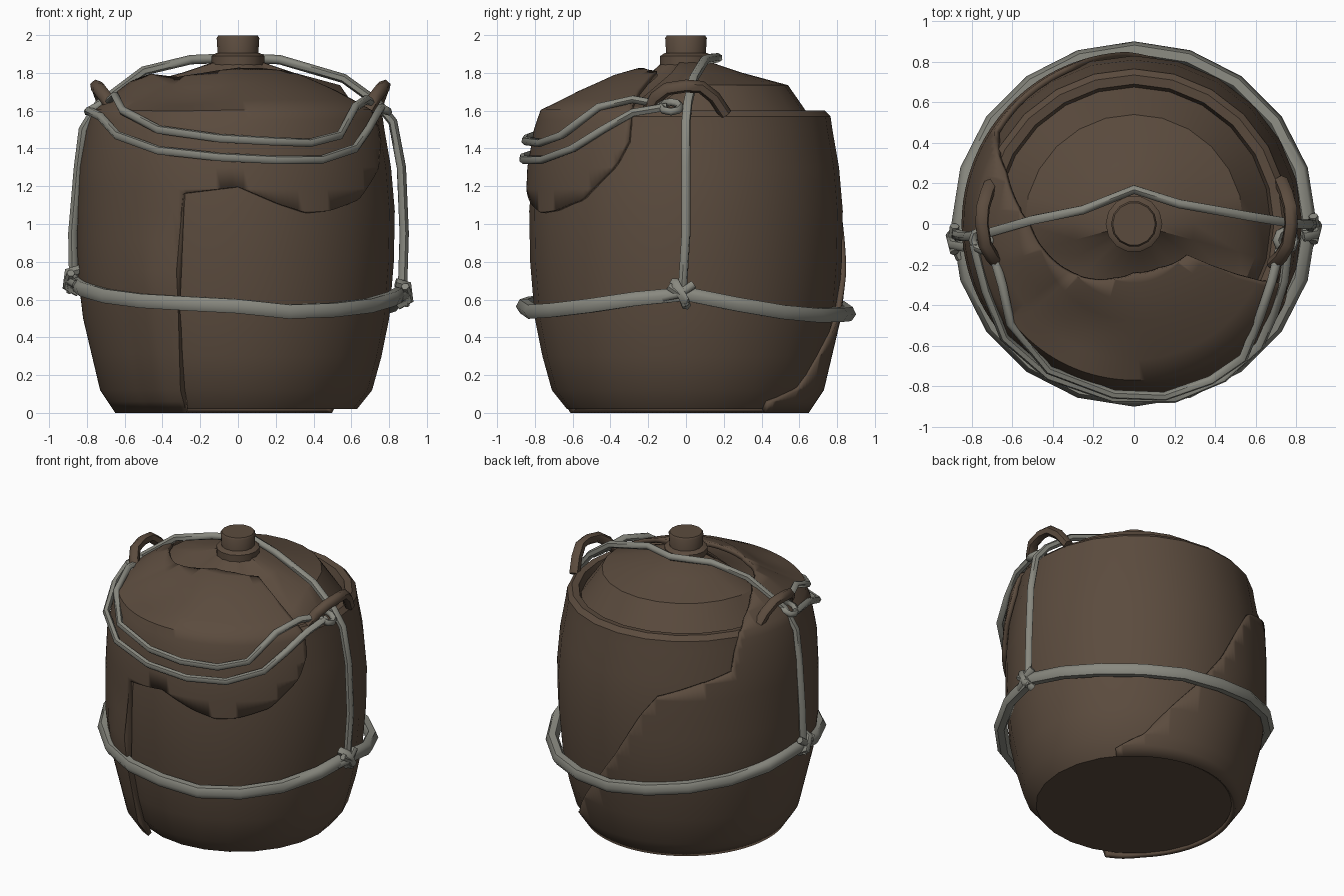
import bpy, bmesh, math
from mathutils import Vector

if "Cube" in bpy.data.objects:
    bpy.data.objects.remove(bpy.data.objects["Cube"])


def material(name, rgb):
    m = bpy.data.materials.new(name)
    m.diffuse_color = (*rgb, 1)
    m.use_nodes = True
    m.node_tree.nodes["Principled BSDF"].inputs["Base Color"].default_value = m.diffuse_color
    return m


BROWN = material("dark_leather_brown", (0.105, 0.071, 0.048))
GREY = material("rope_grey", (0.25, 0.25, 0.215))


def finish(ob, mat, angle=40):
    ob.data.materials.clear()
    ob.data.materials.append(mat)
    bpy.ops.object.select_all(action='DESELECT')
    ob.select_set(True)
    bpy.context.view_layer.objects.active = ob
    bpy.ops.object.shade_smooth_by_angle(angle=math.radians(angle))
    return ob


def mesh_object(name, bm):
    me = bpy.data.meshes.new(name)
    bm.to_mesh(me)
    bm.free()
    ob = bpy.data.objects.new(name, me)
    bpy.context.collection.objects.link(ob)
    return ob


def lathe(name, profile, sides, mat, angle=40, change=None):
    """Profile of (r, z) from bottom to top, capped at both ends."""
    bm = bmesh.new()
    rings = []
    for r, z in profile:
        ring = []
        for k in range(sides):
            a = 2 * math.pi * k / sides
            p = Vector((r * math.cos(a), r * math.sin(a), z))
            ring.append(bm.verts.new(change(p) if change else p))
        rings.append(ring)
    for a, b in zip(rings, rings[1:]):
        for k in range(sides):
            n = (k + 1) % sides
            bm.faces.new((a[k], a[n], b[n], b[k]))
    bm.faces.new(rings[0][::-1])
    bm.faces.new(rings[-1])
    return finish(mesh_object(name, bm), mat, angle)


def tube(name, pts, radius, mat, closed=False):
    cu = bpy.data.curves.new(name, 'CURVE')
    cu.dimensions = '3D'
    cu.bevel_depth = radius
    cu.bevel_resolution = 1
    cu.use_fill_caps = True
    sp = cu.splines.new('POLY')
    sp.points.add(len(pts) - 1)
    for q, p in zip(sp.points, pts):
        q.co = (*p, 1)
    sp.use_cyclic_u = closed
    ob = bpy.data.objects.new(name, cu)
    bpy.context.collection.objects.link(ob)
    bpy.ops.object.select_all(action='DESELECT')
    ob.select_set(True)
    bpy.context.view_layer.objects.active = ob
    bpy.ops.object.convert(target='MESH')
    return finish(bpy.context.view_layer.objects.active, mat, 60)


def interp(table, x):
    if x <= table[0][0]:
        return table[0][1]
    for (x0, y0), (x1, y1) in zip(table, table[1:]):
        if x <= x1:
            return y0 + (y1 - y0) * (x - x0) / (x1 - x0)
    return table[-1][1]


# barrel with rim and domed top; dome is lowered under the front wrap
def dip(p):
    if p.z > 1.65 and p.y < -0.1 and math.hypot(p.x, p.y) > 0.2:
        p.z -= 0.1
    return p


lathe("barrel", [(.63, .02), (.71, .12), (.76, .3), (.80, .5), (.825, .8), (.83, 1.07),
                 (.81, 1.3), (.775, 1.5), (.765, 1.57), (.735, 1.6), (.69, 1.595),
                 (.675, 1.54), (.62, 1.62), (.54, 1.735), (.3, 1.8), (.12, 1.86)],
      24, BROWN, 35, dip)
lathe("neck", [(.14, 1.8), (.14, 1.89), (.115, 1.905)], 14, BROWN)
cap = lathe("cap", [(.105, 1.86), (.113, 1.985), (.105, 1.997)], 14, BROWN)

# leather wrap: covers the left side and hangs as a flap over the front shoulder
WR = [.2, .38, .57, .77, .805, .84, .85, .85, .82, .73, .65]
WZ = [1.84, 1.79, 1.71, 1.605, 1.5, 1.3, 1.07, .75, .5, .12, 0]
TOP = [(40, 9.6), (80, 8), (90, 7.2), (112, 5.43), (146, 4.7), (152, 3), (158, 2.6),
       (180, 1.75), (213, 1.2), (250, .5), (270, .25), (300, .3), (330, .6), (334, 2), (338, 3.2)]
BOTTOM = [(40, 10), (246, 10), (250, 5.6), (270, 5.45), (285, 5.85), (295, 6.04),
          (305, 6), (319, 5.75), (333, 5), (338, 4.3)]
LIFT = [(195, .045), (218, 0)]
bm = bmesh.new()
cols = []
for az in range(40, 339, 2):
    col = []
    for k in range(21):
        u = min(max(k / 2, interp(TOP, az)), interp(BOTTOM, az))
        i = min(int(u), 9)
        f = u - i
        r = WR[i] + (WR[i + 1] - WR[i]) * f
        z = WZ[i] + (WZ[i + 1] - WZ[i]) * f
        if u < 3:
            z += interp(LIFT, az) * min(1, 3 - u)
        z -= .05 * math.exp(-((az - 243) / 22) ** 2 - ((u - 2) / .7) ** 2)
        if az > 225 and u > 6.5:
            r += .02 * min(1, (az - 225) / 12)
        a = math.radians(az)
        col.append(bm.verts.new((r * math.cos(a), r * math.sin(a), max(z, 0))))
    cols.append(col)
for a, b in zip(cols, cols[1:]):
    for k in range(20):
        bm.faces.new((a[k], a[k + 1], b[k + 1], b[k]))
bmesh.ops.remove_doubles(bm, verts=bm.verts[:], dist=.0008)
wrap = mesh_object("leather_wrap", bm)
sol = wrap.modifiers.new("thickness", 'SOLIDIFY')
sol.thickness = .03
sol.offset = -1
finish(wrap, BROWN, 45)
for v in wrap.data.vertices:
    v.co.z = max(v.co.z, 0)

# carrying handles on both shoulders
for side, name in ((-1, "left_handle"), (1, "right_handle")):
    shift = 0 if side < 0 else .025
    pts = [(.66, -.2, 1.6), (.70, -.16, 1.67), (.735, -.1, 1.715), (.75, 0, 1.73),
           (.745, .08, 1.725), (.725, .15, 1.67), (.70, .21, 1.58)]
    tube(name, [(side * (x + shift), y, z) for x, y, z in pts], .035, BROWN)

# thick rope around the waist
WAIST = [(0, .63), (20, .57), (45, .515), (90, .525), (135, .6), (180, .69), (200, .65),
         (225, .6), (270, .565), (292, .53), (320, .56), (345, .61), (360, .63)]
tube("waist_rope", [(.858 * math.cos(math.radians(a)), .858 * math.sin(math.radians(a)),
                     interp(WAIST, a)) for a in range(0, 360, 18)], .043, GREY, True)

# rope running up the sides and behind the cap
tube("over_rope", [(-.87, -.07, .68), (-.875, -.05, .95), (-.845, -.06, 1.3), (-.82, -.06, 1.5),
                   (-.74, -.05, 1.63), (-.5, .02, 1.81), (-.25, .07, 1.87), (0, .17, 1.88),
                   (.22, .1, 1.87), (.56, .04, 1.77), (.74, .01, 1.64), (.82, 0, 1.54),
                   (.865, 0, 1.3), (.88, 0, .95), (.87, -.02, .63)], .025, GREY)

# two ropes slung between the handles across the front
tube("upper_front_rope", [(-.70, -.13, 1.63), (-.65, -.3, 1.68), (-.61, -.49, 1.6),
                          (-.42, -.72, 1.5), (-.1, -.84, 1.455), (.15, -.85, 1.44),
                          (.38, -.77, 1.43), (.54, -.66, 1.47), (.62, -.46, 1.62),
                          (.68, -.28, 1.66), (.72, -.12, 1.63)], .023, GREY)
tube("lower_front_rope", [(-.79, -.1, 1.6), (-.73, -.33, 1.57), (-.64, -.56, 1.47),
                          (-.42, -.75, 1.39), (-.1, -.86, 1.355), (.2, -.86, 1.34),
                          (.44, -.76, 1.34), (.62, -.6, 1.4), (.69, -.44, 1.5),
                          (.74, -.28, 1.59), (.76, -.1, 1.62)], .023, GREY)

# knots where the ropes meet
for side, name, y, z in ((-1, "left_knot", -.08, .7), (1, "right_knot", -.03, .63)):
    x = side * .885
    tube(name + "_wrap", [(x - side * .05, y - .03, z + .06), (x + side * .01, y - .02, z + .045),
                          (x + side * .02, y + .02, z - .03), (x - side * .04, y + .03, z - .06)],
         .027, GREY)
    tube(name + "_ends", [(x - side * .03, y - .09, z - .02), (x + side * .01, y, z),
                          (x, y + .07, z + .05)], .024, GREY)
    tube(name + "_tail", [(x, y - .06, z + .04), (x + side * .015, y, z),
                          (x, y + .03, z - .06)], .022, GREY)
for s, name in ((-1, "left_handle_lashing"), (1, "right_handle_lashing")):
    c = Vector((s * .75, -.08, 1.62))
    tube(name, [c + Vector((.045 * math.cos(k * math.pi / 4), .05 * math.sin(k * math.pi / 4),
                            -s * .025 * math.cos(k * math.pi / 4))) for k in range(8)],
         .022, GREY, True)
